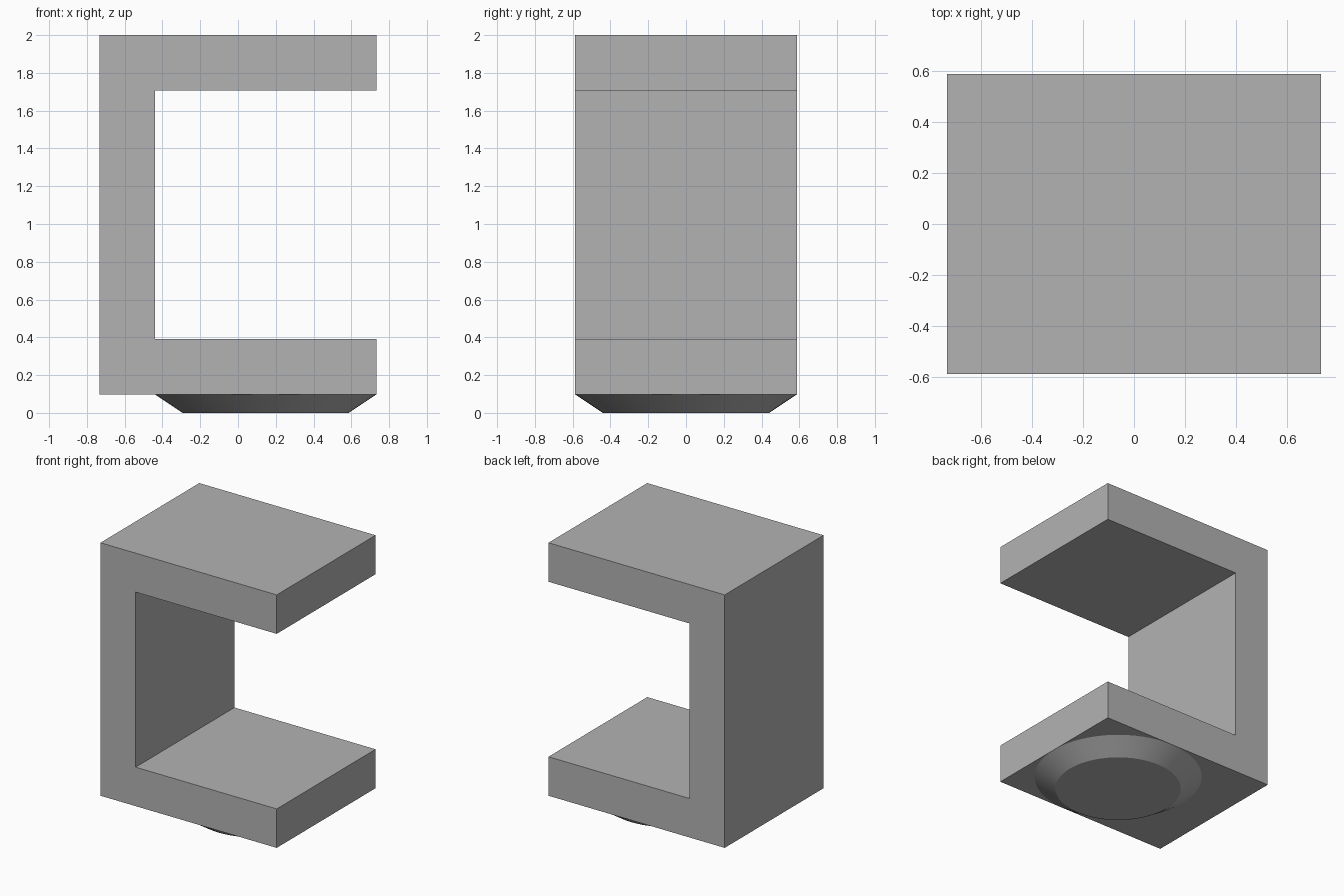
import bpy
import bmesh
import math
from mathutils import Matrix

cube = bpy.data.objects.get("Cube")
if cube:
    bpy.data.objects.remove(cube, do_unlink=True)

grey = bpy.data.materials.new("mid grey")
grey.use_nodes = True
colour = (0.45, 0.45, 0.45, 1)
grey.diffuse_color = colour
grey.node_tree.nodes["Principled BSDF"].inputs["Base Color"].default_value = colour

HALF_X, HALF_Y = 0.733, 0.587
BASE, TOP, WALL = 0.098, 2.0, 0.293


def add_object(name, bm):
    bmesh.ops.recalc_face_normals(bm, faces=bm.faces[:])
    mesh = bpy.data.meshes.new(name)
    bm.to_mesh(mesh)
    bm.free()
    mesh.materials.append(grey)
    obj = bpy.data.objects.new(name, mesh)
    bpy.context.collection.objects.link(obj)
    return obj


# C-shaped bracket: profile extruded front to back, open towards +x
inner = WALL - HALF_X
profile = [(-HALF_X, BASE), (HALF_X, BASE), (HALF_X, BASE + WALL), (inner, BASE + WALL),
           (inner, TOP - WALL), (HALF_X, TOP - WALL), (HALF_X, TOP), (-HALF_X, TOP)]
bm = bmesh.new()
face = bm.faces.new([bm.verts.new((x, -HALF_Y, z)) for x, z in profile])
ext = bmesh.ops.extrude_face_region(bm, geom=[face])
bmesh.ops.translate(bm, vec=(0, 2 * HALF_Y, 0),
                    verts=[g for g in ext["geom"] if isinstance(g, bmesh.types.BMVert)])
add_object("bracket", bm)

# Tapered round foot beneath the lower arm
bm = bmesh.new()
bmesh.ops.create_cone(bm, cap_ends=True, segments=64, radius1=0.44, radius2=HALF_Y, depth=BASE,
                      matrix=Matrix.Translation((HALF_X - HALF_Y, 0, BASE / 2)))
foot = add_object("round_foot", bm)
bpy.ops.object.select_all(action="DESELECT")
foot.select_set(True)
bpy.context.view_layer.objects.active = foot
bpy.ops.object.shade_smooth_by_angle(angle=math.radians(25))
